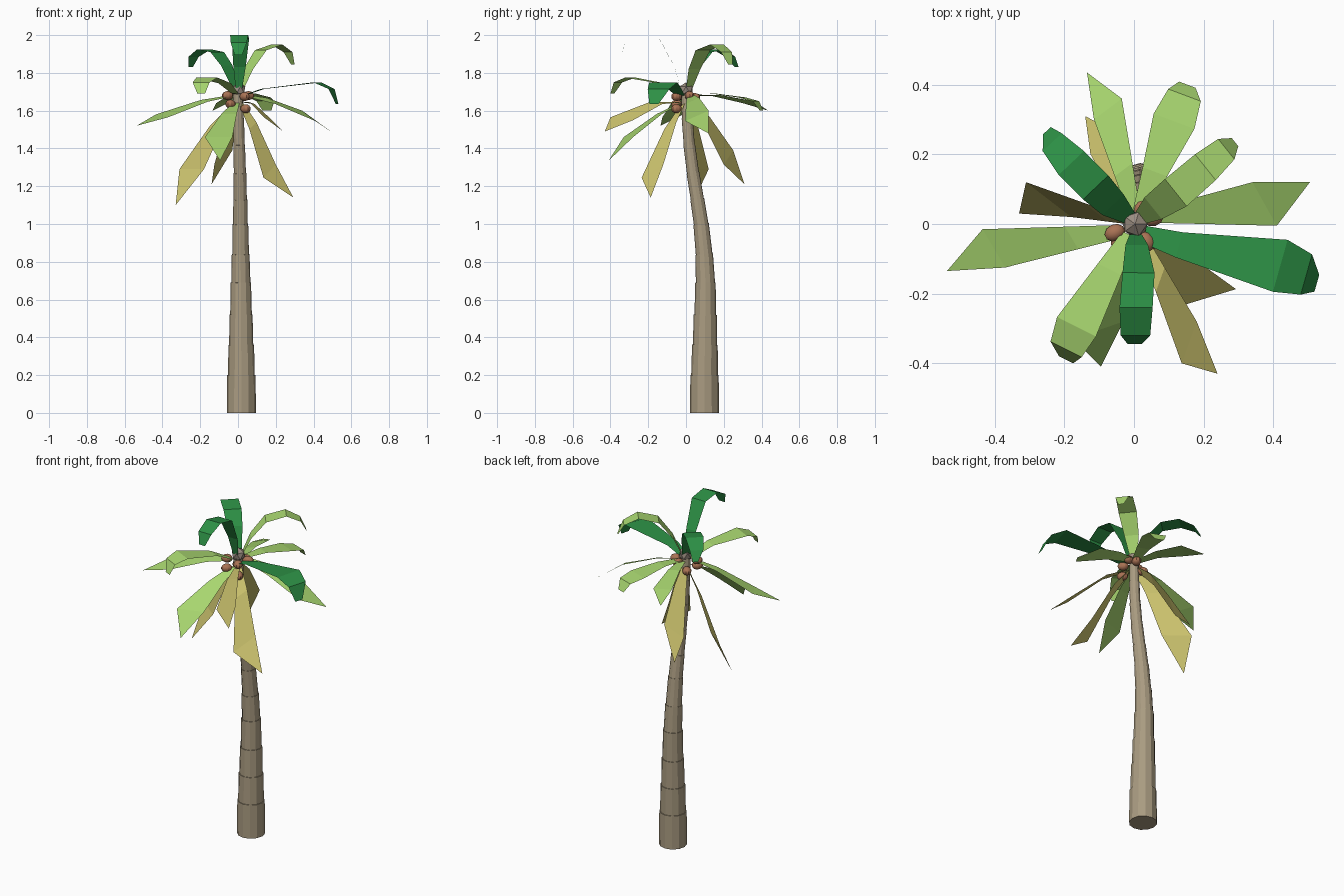
import bpy, bmesh, math
from mathutils import Vector, Matrix

if "Cube" in bpy.data.objects:
    bpy.data.objects.remove(bpy.data.objects["Cube"])

def material(name, rgb):
    m = bpy.data.materials.new(name)
    m.diffuse_color = (*rgb, 1)
    m.use_nodes = True
    m.node_tree.nodes["Principled BSDF"].inputs["Base Color"].default_value = m.diffuse_color
    return m

DARK = material("dark_green", (0.026, 0.28, 0.06))
LIGHT = material("light_green", (0.39, 0.67, 0.16))
YELLOW = material("dry_yellow", (0.62, 0.56, 0.16))
BARK = material("bark", (0.40, 0.33, 0.22))
HUB = material("hub_grey", (0.33, 0.27, 0.22))
NUT = material("coconut_brown", (0.40, 0.17, 0.09))

def add_mesh(name, verts, faces, mat):
    me = bpy.data.meshes.new(name)
    me.from_pydata([tuple(v) for v in verts], [], faces)
    me.materials.append(mat)
    ob = bpy.data.objects.new(name, me)
    bpy.context.collection.objects.link(ob)
    return ob

def strip(name, rows, mat):
    """Sheet from left/right point pairs."""
    verts = [p for row in rows for p in row]
    faces = [(2*i, 2*i + 1, 2*i + 3, 2*i + 2) for i in range(len(rows) - 1)]
    return add_mesh(name, verts, faces, mat)

def curled_frond(name, mat, stations):
    """Frond from (x, y, z, width) stations, level across its width."""
    d = Vector(stations[-1][:2]) - Vector(stations[0][:2])
    side = Vector((-d.y, d.x, 0)).normalized()
    rows = [(Vector(s[:3]) + side*s[3]/2, Vector(s[:3]) - side*s[3]/2) for s in stations]
    strip(name, rows, mat)

def pointed_frond(name, mat, base, s1, s2, tip, lift=0.015):
    """Frond widening from the crown to two shoulders, then one pointed tip."""
    base, s1, s2, tip = map(Vector, (base, s1, s2, tip))
    across = (s1 - s2).normalized() * 0.02
    b1, b2 = base + across, base - across
    up = Vector((0, 0, lift))
    m1, m2 = b1.lerp(s1, 0.4) + up, b2.lerp(s2, 0.4) + up
    add_mesh(name, [b1, b2, m1, m2, s1, s2, tip],
             [(0, 1, 3, 2), (2, 3, 5, 4), (4, 5, 6)], mat)

# Trunk: leaning stack of tapered segments with a small step at each joint
SIDES = 12
path = [(0.018, 0.098, 0, .077), (0.018, 0.098, .2, .075), (0.017, 0.1, .36, .068),
        (0.016, 0.102, .52, .061), (0.015, 0.103, .69, .054), (0.014, 0.096, .84, .047),
        (0.013, 0.08, 1.0, .041), (0.012, 0.06, 1.13, .037), (0.01, 0.037, 1.27, .034),
        (0.006, 0.017, 1.42, .031), (0.003, 0.006, 1.56, .029), (0, 0, 1.69, .026)]
rings = []
for i, (x, y, z, r) in enumerate(path):
    a, b = path[max(i - 1, 0)], path[min(i + 1, len(path) - 1)]
    tan = (Vector(b[:3]) - Vector(a[:3])) if i else Vector((0, 0, 1))
    q = Vector((0, 0, 1)).rotation_difference(tan)
    for k in ([1.0] if i in (0, len(path) - 1) else [1.0, 0.94]):
        rings.append([Vector((x, y, z)) + q @ Vector((r*k*math.cos(t), r*k*math.sin(t), 0))
                      for t in (2*math.pi*j/SIDES for j in range(SIDES))])
faces = [(i*SIDES + j, i*SIDES + (j + 1) % SIDES, (i + 1)*SIDES + (j + 1) % SIDES, (i + 1)*SIDES + j)
         for i in range(len(rings) - 1) for j in range(SIDES)]
faces += [tuple(reversed(range(SIDES))),
          tuple(range((len(rings) - 1)*SIDES, len(rings)*SIDES))]
add_mesh("trunk", [v for r in rings for v in r], faces, BARK)

# Crown hub
bpy.ops.mesh.primitive_ico_sphere_add(subdivisions=1, radius=0.04, location=(0.003, 0, 1.71))
hub = bpy.context.object
hub.name = "crown_hub"
hub.data.materials.append(HUB)

# Coconuts around the hub
for i, p in enumerate([(-.055, -.025, 1.68), (.055, .018, 1.68), (.035, -.05, 1.675),
                       (-.04, -.05, 1.635), (.04, -.05, 1.61), (-.03, .035, 1.63), (.02, .045, 1.67)]):
    bpy.ops.mesh.primitive_uv_sphere_add(segments=10, ring_count=7, radius=0.025, location=p)
    nut = bpy.context.object
    nut.name = f"coconut_{i + 1}"
    nut.scale = (1.25, 1, 0.95)
    nut.rotation_euler.z = math.atan2(p[1], p[0])
    nut.data.materials.append(NUT)
    bpy.ops.object.shade_smooth_by_angle()

# Young arching fronds
curled_frond("arched_frond_front", DARK,
             [(.005, -.03, 1.72, .035), (.008, -.06, 1.83, .065), (.013, -.14, 1.98, .092),
              (.006, -.24, 2.0, .095), (.004, -.32, 1.96, .085), (.002, -.345, 1.895, .04)])
curled_frond("arched_frond_back_left", DARK,
             [(-.01, .015, 1.71, .04), (-.06, .055, 1.84, .085), (-.11, .105, 1.91, .1),
              (-.18, .175, 1.925, .1), (-.235, .235, 1.885, .075), (-.25, .268, 1.83, .03)])
curled_frond("arched_frond_back_right", LIGHT,
             [(.015, .015, 1.71, .04), (.055, .045, 1.82, .08), (.12, .09, 1.92, .1),
              (.205, .163, 1.95, .095), (.265, .215, 1.91, .075), (.29, .235, 1.845, .03)])
curled_frond("curled_frond_right", DARK,
             [(.03, -.03, 1.68, .05), (.13, -.06, 1.715, .075), (.42, -.12, 1.75, .155),
              (.495, -.145, 1.715, .12), (.525, -.17, 1.635, .05)])
curled_frond("curled_frond_front_left", LIGHT,
             [(-.015, -.03, 1.69, .04), (-.07, -.13, 1.745, .075), (-.165, -.295, 1.775, .125),
              (-.195, -.36, 1.75, .1), (-.195, -.39, 1.69, .045)])
curled_frond("curled_frond_back", LIGHT,
             [(.015, .03, 1.685, .04), (.06, .15, 1.69, .075), (.115, .295, 1.67, .125),
              (.145, .37, 1.65, .1), (.153, .4, 1.6, .05)])

# Mature green pointed fronds: base, two shoulders, tip
for name, *pts in [
    ("green_frond_back", (0, .04, 1.68), (-.115, .30, 1.64), (-.035, .36, 1.65), (-.135, .435, 1.6)),
    ("green_frond_right", (.04, .02, 1.68), (.34, .12, 1.60), (.41, -.005, 1.545), (.505, .12, 1.48)),
    ("green_frond_left", (-.03, -.02, 1.68), (-.435, -.015, 1.58), (-.37, -.125, 1.565), (-.537, -.135, 1.52)),
    ("green_frond_front", (-.01, -.03, 1.64), (-.175, -.33, 1.46), (-.03, -.28, 1.46), (-.095, -.41, 1.335)),
]:
    pointed_frond(name, LIGHT, *pts)

# Old drooping yellow fronds
for name, *pts in [
    ("dry_frond_front", (.02, -.04, 1.645), (.18, -.28, 1.55), (.137, -.40, 1.565), (.24, -.43, 1.49)),
    ("dry_frond_front_right", (.02, -.02, 1.63), (.20, -.12, 1.315), (.135, -.235, 1.245), (.293, -.187, 1.14)),
    ("dry_frond_left", (-.02, .01, 1.63), (-.31, .12, 1.29), (-.18, .02, 1.29), (-.33, .03, 1.1)),
    ("dry_frond_back", (-.01, .03, 1.63), (-.125, .2, 1.315), (-.03, .25, 1.39), (-.14, .31, 1.21)),
]:
    pointed_frond(name, YELLOW, *pts, lift=0.03)
